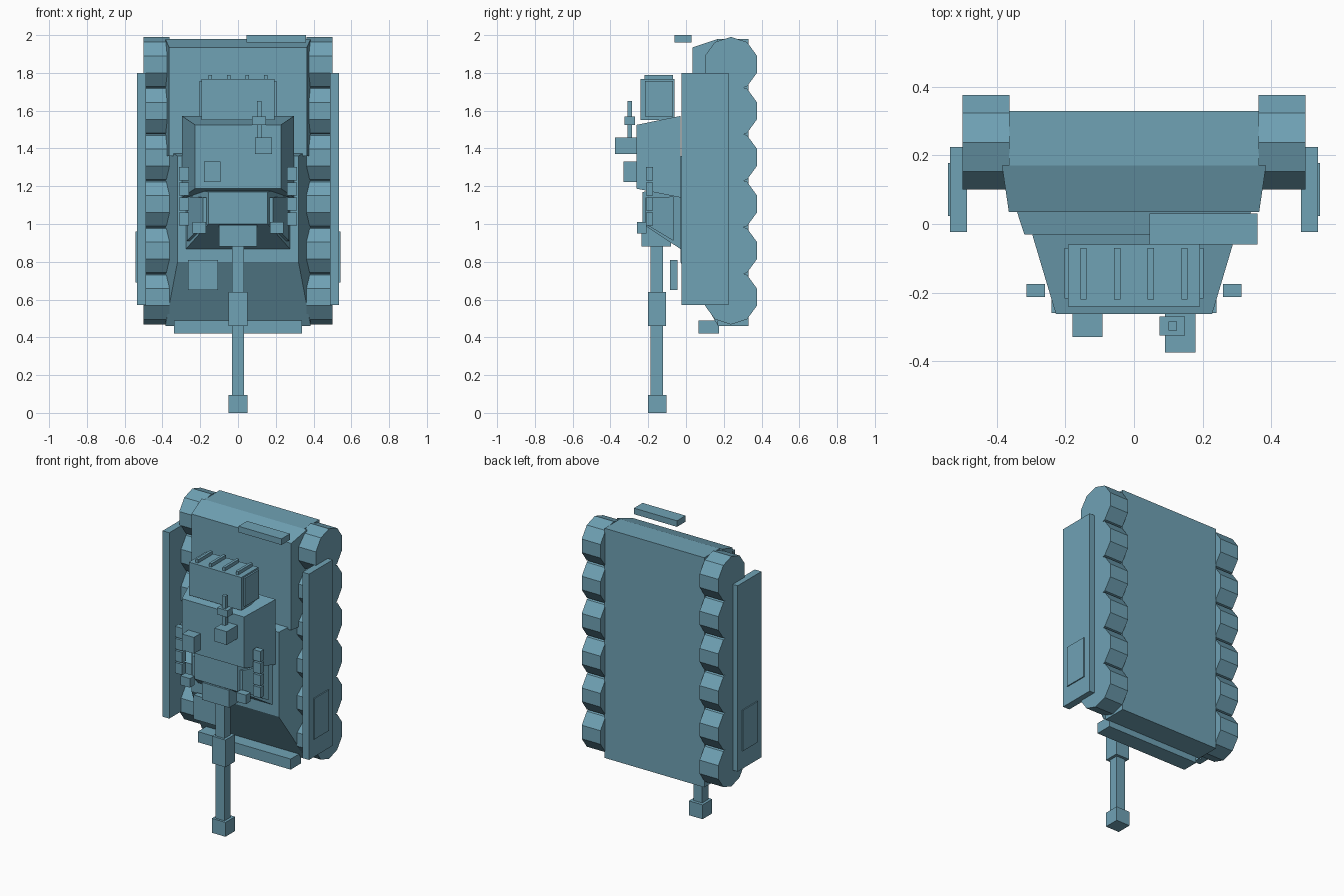
import bpy
import bmesh
from math import cos, sin, radians

cube = bpy.data.objects.get("Cube")
if cube:
    bpy.data.objects.remove(cube, do_unlink=True)

paint = bpy.data.materials.new("steel_blue")
paint.use_nodes = True
colour = (0.16, 0.36, 0.46, 1)
paint.diffuse_color = colour
paint.node_tree.nodes["Principled BSDF"].inputs["Base Color"].default_value = colour


def loft(name, ring_a, ring_b):
    """Closed solid between two matching rings of points."""
    bm = bmesh.new()
    a = [bm.verts.new(p) for p in ring_a]
    b = [bm.verts.new(p) for p in ring_b]
    n = len(a)
    bm.faces.new(a)
    bm.faces.new(b)
    for i in range(n):
        j = (i + 1) % n
        bm.faces.new((a[i], a[j], b[j], b[i]))
    bmesh.ops.recalc_face_normals(bm, faces=bm.faces)
    mesh = bpy.data.meshes.new(name)
    bm.to_mesh(mesh)
    bm.free()
    mesh.materials.append(paint)
    obj = bpy.data.objects.new(name, mesh)
    bpy.context.collection.objects.link(obj)
    return obj


def rect(y, x0, x1, z0, z1):
    return [(x0, y, z0), (x1, y, z0), (x1, y, z1), (x0, y, z1)]


def box(name, x, y, z):
    return loft(name, rect(y[0], *x, *z), rect(y[1], *x, *z))


def taper(name, y_back, half_back, z_back, y_front, half_front, z_front):
    return loft(name, rect(y_back, -half_back, half_back, *z_back),
                rect(y_front, -half_front, half_front, *z_front))


def pair(name, x, y, z):
    box("left_" + name, x, y, z)
    box("right_" + name, (-x[1], -x[0]), y, z)


# Hull
box("lower_hull", (-.365, .365), (.17, .33), (.46, 1.98))
taper("front_hull", .17, .385, (.46, 1.4), -.03, .32, (.8, 1.36))
taper("engine_deck", .17, .385, (1.36, 1.98), .035, .365, (1.36, 1.935))
box("nose_bar", (-.34, .34), (.065, .175), (.42, .49))
box("tail_bar", (.045, .36), (-.06, .03), (1.96, 2))
box("driver_hatch", (-.265, -.105), (-.085, -.045), (.65, .81))

# Tracks: a row of overlapping ten-sided rollers on each side
for side, s in (("left", 1), ("right", -1)):
    for k in range(6):
        zc = .613 + k * .2465
        ring = [(.238 + .145 * cos(radians(18 + 36 * i)),
                 zc + .145 * sin(radians(18 + 36 * i))) for i in range(10)]
        loft(f"{side}_track_roller_{k + 1}",
             [(s * .363, y, z) for y, z in ring],
             [(s * .5, y, z) for y, z in ring])

# Side skirts
pair("skirt", (.487, .536), (-.023, .225), (.57, 1.8))
pair("skirt_plate", (.536, .543), (.023, .178), (.69, .96))

# Turret
taper("turret", -.03, .297, (1.14, 1.572), -.262, .228, (1.187, 1.525))
taper("turret_front", -.03, .275, (.868, 1.19), -.23, .157, (1, 1.17))
for side, s in (("left", 1), ("right", -1)):
    cheek = [(.184, -.215, 1.0), (.27, -.065, .91),
             (.27, -.065, 1.145), (.184, -.215, 1.14)]
    loft(f"{side}_cheek_plate",
         [(s * (x - .02), y, z) for x, y, z in cheek],
         [(s * x, y, z) for x, y, z in cheek])
pair("cheek_block", (.17, .24), (-.26, -.21), (.95, 1.01))

# Bustle box with slats on its end
box("bustle_box", (-.192, .192), (-.24, -.06), (1.55, 1.768))
pair("bustle_panel", (.19, .203), (-.217, -.07), (1.57, 1.757))
for k in range(4):
    x = -.147 + k * .098
    box(f"bustle_slat_{k + 1}", (x - .009, x + .009), (-.22, -.07), (1.76, 1.79))

# Hatches and roof gun
box("loader_hatch", (-.18, -.092), (-.33, -.255), (1.223, 1.33))
box("commander_hatch", (.09, .18), (-.375, -.255), (1.37, 1.458))
box("roof_gun_body", (.075, .149), (-.325, -.27), (1.525, 1.57))
box("roof_gun_barrel", (.1, .125), (-.31, -.285), (1.455, 1.652))

# Smoke launchers
for k in range(4):
    z = .992 + k * .0795
    pair(f"smoke_launcher_{k + 1}", (.26, .313), (-.213, -.175), (z, z + .07))

# Main gun
for name, half, y, z in (
        ("mantlet", .1, (-.235, -.08), (.88, .995)),
        ("gun_barrel", .032, (-.187, -.123), (.05, .9)),
        ("bore_sleeve", .05, (-.202, -.105), (.46, .64)),
        ("muzzle", .05, (-.202, -.102), (0, .095))):
    box(name, (-half, half), y, z)
